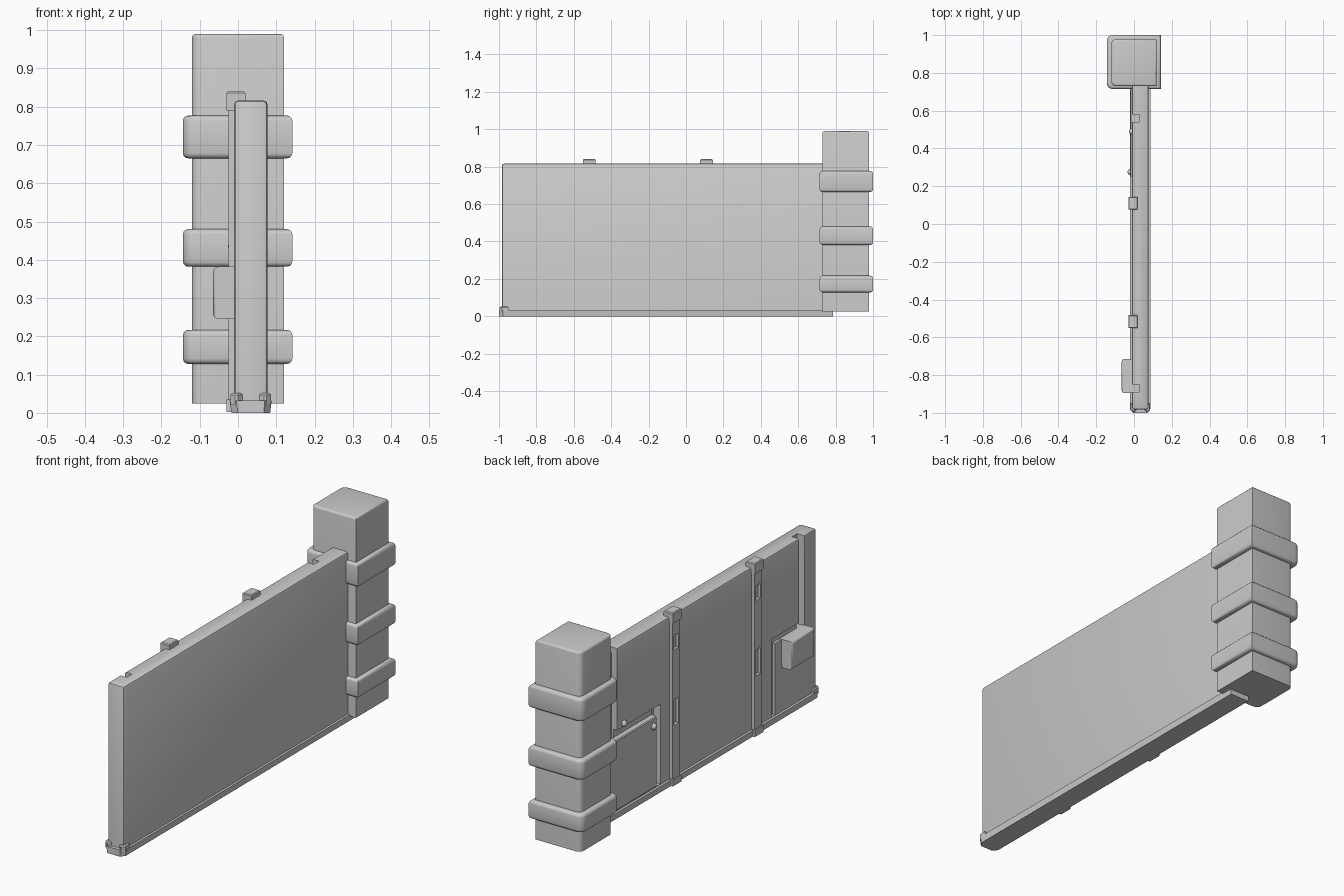
import bpy, bmesh, math
from mathutils import Matrix

if "Cube" in bpy.data.objects:
    bpy.data.objects.remove(bpy.data.objects["Cube"])


def finish(bm, name, smooth=True):
    bmesh.ops.recalc_face_normals(bm, faces=bm.faces)
    me = bpy.data.meshes.new(name)
    bm.to_mesh(me)
    bm.free()
    ob = bpy.data.objects.new(name, me)
    bpy.context.collection.objects.link(ob)
    if smooth:
        bpy.ops.object.select_all(action='DESELECT')
        ob.select_set(True)
        bpy.context.view_layer.objects.active = ob
        bpy.ops.object.shade_smooth_by_angle(angle=math.radians(35))
    return ob


def box(name, x, y, z, bevels=()):
    """Box from ranges; bevels is a list of (edge test, width, segments)."""
    bm = bmesh.new()
    bmesh.ops.create_cube(bm, size=1)
    for v in bm.verts:
        for i, (a, b) in enumerate((x, y, z)):
            v.co[i] = b if v.co[i] > 0 else a
    for test, width, seg in bevels:
        edges = [e for e in bm.edges if test((e.verts[0].co + e.verts[1].co) / 2,
                                             (e.verts[1].co - e.verts[0].co).normalized())]
        bmesh.ops.bevel(bm, geom=edges, offset=width, segments=seg, profile=0.5,
                        affect='EDGES', clamp_overlap=True)
    return finish(bm, name, bool(bevels))


def cut(ob, *ranges):
    tool = box("cutter", *ranges)
    tool.hide_render = True
    m = ob.modifiers.new("cut", 'BOOLEAN')
    m.operation, m.solver, m.object = 'DIFFERENCE', 'EXACT', tool
    bpy.context.view_layer.objects.active = ob
    bpy.ops.object.modifier_apply(modifier=m.name)
    bpy.data.objects.remove(tool)


# Square post: rounded on the rear vertical edges and round the top
box("post", (-.12, .12), (.73, .978), (.025, .99),
    [(lambda c, d: abs(d.z) > .9 and c.x < 0, .025, 4),
     (lambda c, d: abs(d.z) < .1 and c.z > .98, .010, 3)])

# Three bands round the post
for i, (z0, z1) in enumerate([(.128, .217), (.382, .480), (.665, .777)]):
    box(f"post_band_{i + 1}", (-.144, .142), (.715, 1.0), (z0, z1),
        [(lambda c, d: abs(d.z) > .9 and c.x < 0, .03, 4),
         (lambda c, d: abs(d.z) < .1, .014, 3)])

# Wall panel with stepped seams cut in its rear face
wall = box("wall_panel", (-.01, .077), (-.983, .76), (.02, .816),
           [(lambda c, d: (abs(d.z) > .9 and c.y < 0) or
             (c.z > .8 and c.y < .7), .010, 2)])
cut(wall, (-.1, .028), (.54, .58), (.38, .9))
cut(wall, (-.1, .010), (.21, .56), (.38, .42))
cut(wall, (-.1, .028), (.21, .25), (.035, .42))
cut(wall, (-.1, .028), (-.89, -.85), (.38, .9))
cut(wall, (-.1, .003), (-.87, -.64), (.38, .41))
cut(wall, (-.1, .003), (-.665, -.64), (.035, .41))

# Raised lower plate and its bolts
box("lower_plate", (-.019, .0), (.25, .735), (.04, .38),
    [(lambda c, d: c.x < -.015, .004, 1)])
for i, (x, y, z) in enumerate([(-.018, .49, .435), (-.026, .275, .34)]):
    bm = bmesh.new()
    bmesh.ops.create_uvsphere(bm, u_segments=16, v_segments=10, radius=.016,
                              matrix=Matrix.Translation((x + .008, y, z)) @
                              Matrix.Rotation(math.pi / 2, 4, 'Y'))
    finish(bm, f"bolt_{i + 1}")

# Slotted vertical ribs hooked over the top and under the bottom of the wall
for i, yc in enumerate((.11, -.517)):
    rib = box(f"rib_{i + 1}", (-.025, .0), (yc - .03, yc + .03), (.005, .83))
    for z0, z1 in ((.655, .725), (.29, .415)):
        cut(rib, (-.1, -.008), (yc - .018, yc + .018), (z0, z1))
    box(f"rib_cap_{i + 1}", (-.03, .019), (yc - .034, yc + .034), (.79, .84),
        [(lambda c, d: c.z > .83, .004, 1)])
    box(f"rib_foot_{i + 1}", (-.03, .019), (yc - .034, yc + .034), (.002, .035))

# Box mounted on the rear face
box("rear_box", (-.065, .0), (-.895, -.715), (.245, .382),
    [(lambda c, d: c.x < -.06, .014, 3)])

# Bottom rail: chamfered front corners, narrower at its base
bm = bmesh.new()
outline = [(-.022, .785), (-.022, -.978), (-.004, -1.0), (.07, -1.0),
           (.088, -.978), (.088, .785)]
low = [bm.verts.new((x * .92 + .003, y, .0)) for x, y in outline]
high = [bm.verts.new((x, y, .032)) for x, y in outline]
bm.faces.new(low)
bm.faces.new(high)
for i in range(len(outline)):
    j = (i + 1) % len(outline)
    bm.faces.new((low[i], low[j], high[j], high[i]))
finish(bm, "bottom_rail", False)

# Toe lips at the front end of the rail
for name, x in (("rear_toe", (-.02, .012)), ("front_toe", (.056, .086))):
    box(name, x, (-.996, -.95), (.02, .052),
        [(lambda c, d: c.y < -.99 and abs(d.z) > .9, .012, 1),
         (lambda c, d: c.z > .05, .005, 1)])
